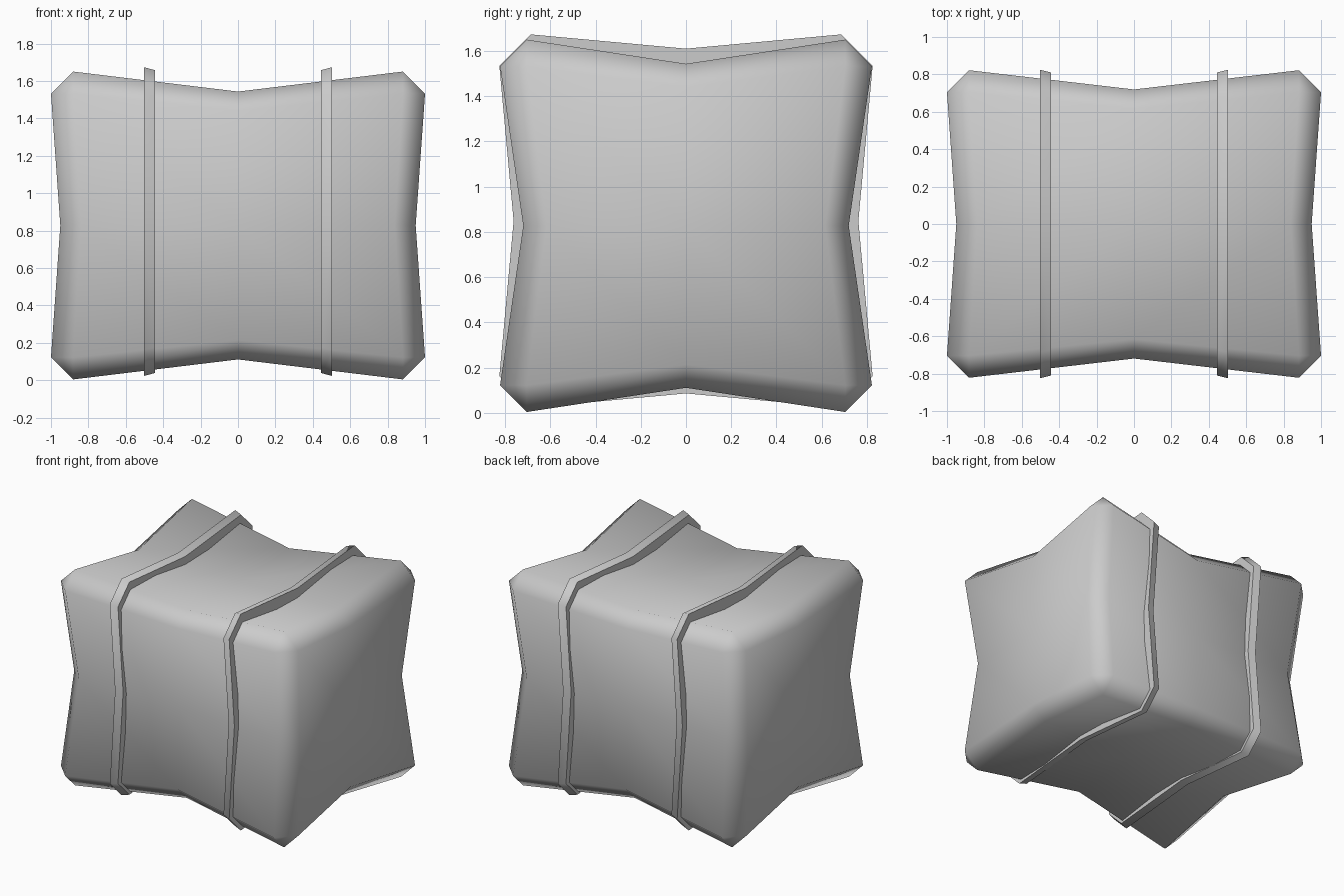
import bpy, bmesh
from math import radians
from mathutils import Vector

if "Cube" in bpy.data.objects:
    bpy.data.objects.remove(bpy.data.objects["Cube"])


def add_object(name, bm, sharp_angle=None):
    bmesh.ops.recalc_face_normals(bm, faces=bm.faces[:])
    for f in bm.faces:
        f.smooth = True
    mesh = bpy.data.meshes.new(name)
    bm.to_mesh(mesh)
    bm.free()
    if sharp_angle:
        mesh.set_sharp_from_angle(angle=radians(sharp_angle))
    obj = bpy.data.objects.new(name, mesh)
    bpy.context.collection.objects.link(obj)
    return obj


# Bale body: chamfered box, then every edge and face pinched at its middle
HALF = Vector((1.0, 0.822, 0.823))
bm = bmesh.new()
bmesh.ops.create_cube(bm, size=2)
bmesh.ops.subdivide_edges(bm, edges=bm.edges[:], cuts=1, use_grid_fill=True)

rim = [e for e in bm.edges
       if sum(abs(c) > 0.9 for c in (e.verts[0].co + e.verts[1].co) / 2) == 2]
for v in bm.verts:
    v.co = Vector([v.co[i] * HALF[i] for i in range(3)])
bmesh.ops.bevel(bm, geom=rim, offset=0.118, offset_type='OFFSET',
                segments=1, profile=0.5, affect='EDGES')

# scale per axis by the number of centred coordinates: corner, edge middle, face middle
PINCH = ((1, 0.95, 0.935), (1, 0.875, 0.85), (1, 0.87, 0.85))
for v in bm.verts:
    middle = min(2, sum(abs(c) < 0.05 for c in v.co))
    v.co = Vector([v.co[i] * PINCH[i][middle] for i in range(3)])
    v.co.z += 0.827
add_object("bale_body", bm)


# Straps: pinched square loops wrapped round the bale
side = [(0.825, -0.685), (0.762, 0.0), (0.825, 0.685)]
loop = []
for turn in range(4):
    for a, b in side:
        for _ in range(turn):
            a, b = -b, a
        loop.append((a, b))


def strap(name, sign):
    bm = bmesh.new()
    # (x, loop scale) of the strap's cross-section
    section = [(0.503, 1.0), (0.445, 0.982), (0.445, 0.86), (0.503, 0.86)]
    rings = [[bm.verts.new((sign * x, a * s, 0.848 + b * s)) for a, b in loop]
             for x, s in section]
    n = len(loop)
    for r in range(4):
        p, q = rings[r], rings[(r + 1) % 4]
        for i in range(n):
            j = (i + 1) % n
            bm.faces.new((p[i], p[j], q[j], q[i]))
    add_object(name, bm, 60)


strap("strap_left", -1)
strap("strap_right", 1)
